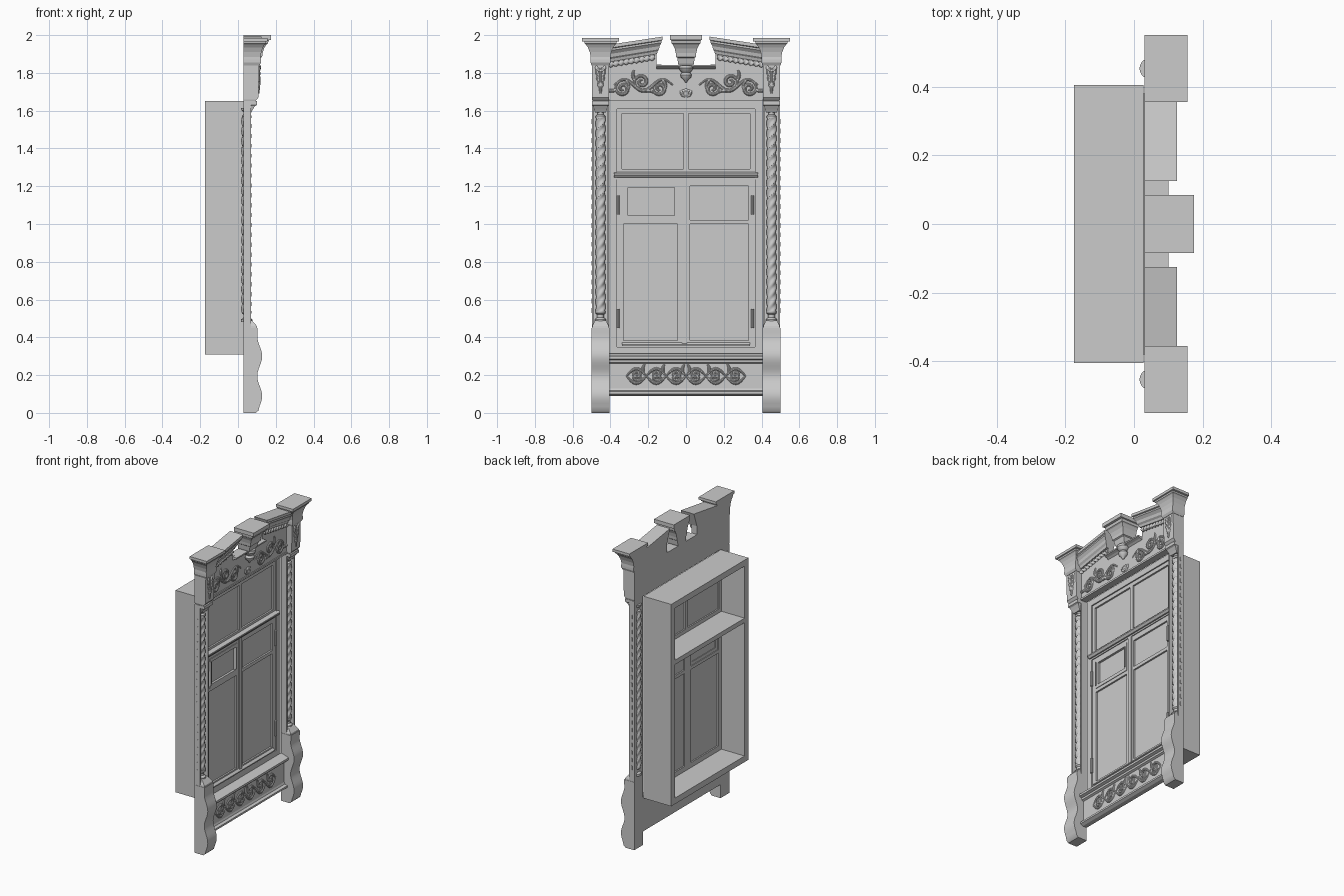
import bpy, bmesh, math
from math import sin, cos, pi, radians

if "Cube" in bpy.data.objects:
    bpy.data.objects.remove(bpy.data.objects["Cube"])

grey = bpy.data.materials.new("painted_grey")
grey.diffuse_color = (0.6, 0.6, 0.6, 1)
grey.use_nodes = True
grey.node_tree.nodes["Principled BSDF"].inputs["Base Color"].default_value = grey.diffuse_color


def finish(name, bm, smooth=False):
    bmesh.ops.recalc_face_normals(bm, faces=bm.faces)
    me = bpy.data.meshes.new(name)
    bm.to_mesh(me)
    bm.free()
    me.materials.append(grey)
    if smooth:
        me.shade_smooth()
        me.set_sharp_from_angle(angle=radians(35))
    ob = bpy.data.objects.new(name, me)
    bpy.context.collection.objects.link(ob)
    return ob


def skin(bm, rings, closed=True):
    """Bridge rings of points and cap both ends."""
    vs = [[bm.verts.new(p) for p in r] for r in rings]
    n = len(vs[0])
    for a, b in zip(vs, vs[1:]):
        for i in range(n):
            bm.faces.new((a[i], a[(i + 1) % n], b[(i + 1) % n], b[i]))
    if closed:
        bm.faces.new(vs[0])
        bm.faces.new(vs[-1])


def boxes(name, *dims):
    bm = bmesh.new()
    for x0, x1, y0, y1, z0, z1 in dims:
        skin(bm, [[(x0, y0, z), (x1, y0, z), (x1, y1, z), (x0, y1, z)] for z in (z0, z1)])
    return finish(name, bm)


def frame(name, x0, x1, y0, y1, z0, z1, t):
    return boxes(name, (x0, x1, y0, y0 + t, z0, z1), (x0, x1, y1 - t, y1, z0, z1),
                 (x0, x1, y0 + t, y1 - t, z0, z0 + t), (x0, x1, y0 + t, y1 - t, z1 - t, z1))


def loft(name, yc, levels, back=0.03):
    """Stack of rectangles (z, front x, half width) with a flat back."""
    bm = bmesh.new()
    skin(bm, [[(back, yc - h, z), (x, yc - h, z), (x, yc + h, z), (back, yc + h, z)]
              for z, x, h in levels])
    return finish(name, bm)


def prism(name, prof, y0, y1, smooth=False):
    bm = bmesh.new()
    skin(bm, [[(x, y, z) for x, z in prof] for y in (y0, y1)])
    return finish(name, bm, smooth)


def lathe(name, x, y, prof, n=20, lobes=0, amp=0.0, twist=0.0):
    bm = bmesh.new()
    rings = []
    for r, z in prof:
        ring = []
        for i in range(n):
            a = 2 * pi * i / n
            q = r + amp * cos(lobes * a - twist * z)
            ring.append((x + q * cos(a), y + q * sin(a), z))
        rings.append(ring)
    skin(bm, rings)
    return finish(name, bm, True)


def relief(name, x, strokes, depth):
    """Raised carving: tapering strokes drawn in the y-z plane."""
    bm = bmesh.new()
    for pts in strokes:
        rings = []
        for i, (y, z) in enumerate(pts):
            a, b = pts[max(i - 1, 0)], pts[min(i + 1, len(pts) - 1)]
            dy, dz = b[0] - a[0], b[1] - a[1]
            d = math.hypot(dy, dz) or 1
            w = depth * (0.35 + 0.65 * sin(pi * (i + 0.5) / len(pts)))
            rings.append([(x + w * sin(t), y - dz / d * w * cos(t), z + dy / d * w * cos(t))
                          for t in (pi * k / 5 for k in range(6))])
        skin(bm, rings)
    return finish(name, bm, True)


def spiral(cy, cz, r, a0, turns, s):
    n = 26
    return [(s * (cy + r * (1 - .85 * i / n) * cos(a0 + turns * 2 * pi * i / n)),
             cz + r * (1 - .85 * i / n) * sin(a0 + turns * 2 * pi * i / n)) for i in range(n + 1)]


def leaf(y, z, ang, length, s):
    return [(s * (y + length * t * cos(ang + .7 * t)), z + length * t * sin(ang + .7 * t))
            for t in (k / 7 for k in range(8))]


# Deep window box with transom, open at the back
frame("window_box", -.175, .028, -.405, .405, .31, 1.65, .04)
boxes("transom", (-.175, .026, -.365, .365, 1.235, 1.265))
prism("transom_moulding", [(.02, 1.245), (.035, 1.245), (.045, 1.258), (.045, 1.266),
                           (.02, 1.275)], -.38, .38)

# Upper light
frame("upper_sash", -.005, .02, -.365, .365, 1.265, 1.61, .025)
boxes("upper_mullion", (-.005, .02, -.013, .013, 1.29, 1.585))
boxes("upper_glass", (.004, .009, -.35, .35, 1.28, 1.6))

# Lower casements, vent frame and glass
for name, y0, y1 in (("left", -.365, -.012), ("right", -.012, .365)):
    frame(name + "_sash", -.005, .02, y0, y1, .35, 1.235, .033)
    boxes(name + "_muntin", (-.005, .02, y0 + .033, y1 - .033, 1.0, 1.022))
    boxes(name + "_glass", (.004, .009, y0 + .02, y1 - .02, .37, 1.22))
frame("vent_frame", .0, .024, -.33, -.04, 1.022, 1.215, .022)
boxes("meeting_strip", (.015, .027, -.022, .004, .355, 1.24))
prism("drip_rail", [(.015, .355), (.034, .355), (.034, .362), (.015, .378)], -.34, .34)
for y in (-.36, .352):
    for z in (1.1, .5):
        lathe("sash_hinge", .03, y, [(.008, z - .05), (.008, z + .05)], 8)
for y, h in ((-.325, .08), (-.055, .07)):
    boxes("vent_hinge", (.02, .03, y - .003, y + .003, 1.12 - h, 1.12 + h))

# Apron below the sill with interlaced carving
prism("apron", [(.03, .09), (.06, .09), (.078, .1), (.078, .112), (.06, .118), (.055, .13),
                (.055, .262), (.068, .268), (.07, .28), (.088, .286), (.088, .3),
                (.04, .315), (.03, .315)], -.41, .41)
waves = [[(y0 + .105 * k / 12, .195 + d * .038 * sin(pi * k / 12)) for k in range(13)]
         for y0 in (-.315 + .105 * j for j in range(6)) for d in (-1, 1)]
curls = [spiral(.0525 + .105 * j, .195 + d * .012, .026, d * pi / 2, d * 1.2, s)
         for j in range(3) for d in (-1, 1) for s in (-1, 1)]
fans = [leaf(.105 * j + .01, .195 + d * .008, d * .9, .055, s)
        for j in range(3) for d in (-1, 1) for s in (-1, 1)]
relief("apron_carving", .054, waves + curls + fans, .009)

# Frieze board with stepped notch
bm = bmesh.new()
half = [(.42, 1.65), (.42, 1.88), (.157, 1.925), (.157, 1.845), (.03, 1.836)]
outline = half + [(-y, z) for y, z in reversed(half)]
skin(bm, [[(x, y, z) for y, z in outline] for x in (.03, .07)])
finish("frieze_board", bm)
boxes("frieze_lower_strip", (.03, .076, -.41, .41, 1.65, 1.662))
prism("notch_ledge", [(.03, 1.825), (.07, 1.82), (.082, 1.828), (.1, 1.834), (.1, 1.843),
                      (.03, 1.843)], -.157, .157)

# Frieze carving: scrolls and leaves mirrored about the centre
strokes = []
for s in (-1, 1):
    strokes.append([(s * (.07 + .31 * k / 30), 1.735 + .03 * sin(k / 30 * 3 * pi)) for k in range(31)])
    for j, cy in enumerate((.14, .235, .335)):
        d = 1 if j % 2 else -1
        strokes.append(spiral(cy, 1.735 + d * .018, .042, -d * pi / 2, d * 1.6, s))
        strokes.append(leaf(cy + .03, 1.735 + d * .02, d * .7, .06, s))
        strokes.append(leaf(cy - .01, 1.735 - d * .03, pi - d * .5, .055, s))
    for a in (.3, 1.0, 1.5):
        strokes.append(leaf(.004, 1.675, a, .04, s))
relief("frieze_carving", .069, strokes, .01)

# Central finial and turned pendant
loft("central_finial", 0, [(1.83, .1, .036), (1.85, .112, .042), (1.88, .12, .046), (1.885, .128, .052),
                           (1.905, .13, .054), (1.93, .138, .06), (1.95, .15, .07), (1.955, .158, .076),
                           (1.972, .162, .078), (1.975, .175, .085), (2.0, .175, .085)])
lathe("pendant", .085, 0, [(.036, 1.84), (.038, 1.825), (.03, 1.81), (.022, 1.803), (.03, 1.79),
                           (.026, 1.775), (.012, 1.762), (.008, 1.755), (.002, 1.748)])

corn = [(.06, 1.9), (.085, 1.9), (.09, 1.915), (.1, 1.925), (.104, 1.942), (.118, 1.96),
        (.118, 1.97), (.125, 1.974), (.125, 1.992), (.03, 1.992), (.03, 1.9)]
console = [(.03, 0), (.095, 0), (.108, .012), (.114, .035)]
console += [(.115 + .013 * cos((z - .09) * 2 * pi / .21), z) for z in (.05 + .0165 * k for k in range(22))]
console += [(.104, .425), (.104, .45), (.03, .45)]

for s in (-1, 1):
    side = "right" if s > 0 else "left"
    yc = s * .4525
    # Raking cornice with returned end and rope bead
    bm = bmesh.new()
    skin(bm, [[(x, s * .43, z - .16 * .29) for x, z in corn],
              [(x, s * (.157 - .71 * max(0, x - .08) if x > .03 or z < 1.95 else .125), z)
               for x, z in corn]])
    finish(side + "_raking_cornice", bm)
    bm = bmesh.new()
    rings = []
    for i in range(65):
        y = .165 + .25 * i / 64
        rings.append([(.075 + .7 * q * cos(t), s * y, 1.884 - .16 * (y - .157) + q * sin(t))
                      for t in (2 * pi * k / 12 for k in range(12))
                      for q in (.013 + .004 * cos(2 * t - i * .9),)])
    skin(bm, rings)
    finish(side + "_rope_bead", bm, True)

    # Corner block, flared cap and leaf carving
    loft(side + "_corner_block", yc, [(1.645, .085, .041), (1.66, .1, .045), (1.67, .108, .045),
                                      (1.85, .112, .045)])
    loft(side + "_corner_cap", yc, [(1.84, .114, .047), (1.855, .122, .053), (1.87, .122, .053),
                                    (1.885, .12, .052), (1.91, .124, .057), (1.935, .132, .067),
                                    (1.95, .14, .078), (1.955, .146, .084), (1.965, .147, .086),
                                    (1.967, .155, .0975), (1.985, .155, .0975)])
    lobes = []
    for m in (-1, 1):
        for z, a, l in ((1.72, 1.0, .045), (1.75, .7, .045), (1.78, .5, .045), (1.81, .2, .035)):
            lobes.append([(yc + m * (y - .002), zz) for y, zz in leaf(.003, z, a, l, 1)])
    lobes.append([(yc, 1.69 + .14 * k / 8) for k in range(9)])
    relief(side + "_corner_carving", .108, lobes, .011)

    # Column niche: back board, edge strips and edge beading
    y0, y1 = yc - .045, yc + .045
    boxes(side + "_column_casing", (.03, .036, y0, y1, .44, 1.65),
          (.03, .07, y0, y0 + .009, .44, 1.65), (.03, .07, y1 - .009, y1, .44, 1.65))
    edge = y1 if s > 0 else y0
    boxes(side + "_edge_beading", *[(.045, .056, edge - .002, edge + .002, z, z + .025)
                                    for z in (.53 + .05 * k for k in range(21))])
    # Twisted column with turned ends
    lathe(side + "_column_shaft", .044, yc, [(.0245, .53 + 1.04 * k / 120) for k in range(121)],
          18, 3, .0035, 120)
    lathe(side + "_column_base", .046, yc, [(.03, .48), (.03, .495), (.018, .505), (.018, .52),
                                            (.026, .528), (.026, .54)])
    lathe(side + "_column_top", .046, yc, [(.026, 1.56), (.026, 1.572), (.017, 1.58), (.017, 1.592),
                                           (.028, 1.602), (.03, 1.615)])
    loft(side + "_column_plinth", yc, [(.445, .102, .045), (.46, .1, .043), (.485, .078, .032), (.49, .07, .03)])
    loft(side + "_column_capital", yc, [(1.59, .07, .028), (1.605, .078, .034), (1.625, .09, .04),
                                        (1.63, .1, .044), (1.65, .1, .044)])
    # Scrolled console foot
    prism(side + "_console", console, y0 - .002, y1 + .002, True)
